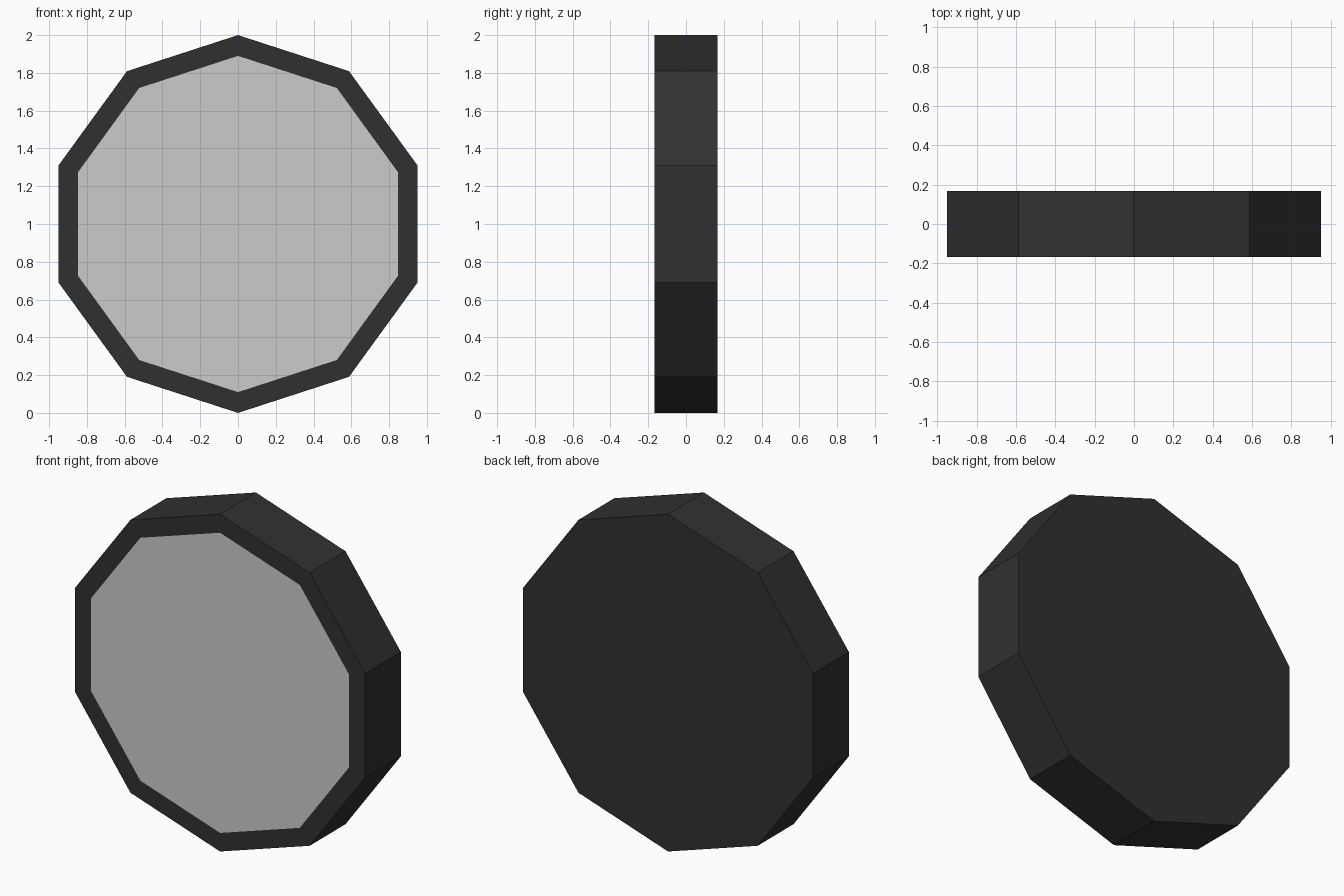
import bpy, bmesh, math

if "Cube" in bpy.data.objects:
    bpy.data.objects.remove(bpy.data.objects["Cube"])

SIDES, R_OUT, R_IN, HALF_DEPTH, CENTRE_Z = 10, 1.0, 0.89, 0.168, 1.0


def ring(bm, radius, y):
    """Decagon of vertices with a corner pointing straight up."""
    step = 2 * math.pi / SIDES
    return [bm.verts.new((radius * math.sin(i * step), y,
                          CENTRE_Z + radius * math.cos(i * step)))
            for i in range(SIDES)]


def bridge(bm, a, b):
    for i in range(SIDES):
        j = (i + 1) % SIDES
        bm.faces.new((a[i], a[j], b[j], b[i]))


def finish(name, bm, colour=None):
    mesh = bpy.data.meshes.new(name)
    bm.to_mesh(mesh)
    bm.free()
    obj = bpy.data.objects.new(name, mesh)
    bpy.context.collection.objects.link(obj)
    if colour:
        mat = bpy.data.materials.new(name + "_colour")
        mat.diffuse_color = colour
        mat.use_nodes = True
        mat.node_tree.nodes["Principled BSDF"].inputs["Base Color"].default_value = mat.diffuse_color
        mesh.materials.append(mat)
    return obj


# Dark casing: closed back, side walls and flat front rim
bm = bmesh.new()
back = ring(bm, R_OUT, HALF_DEPTH)
front = ring(bm, R_OUT, -HALF_DEPTH)
inner = ring(bm, R_IN, -HALF_DEPTH)
bm.faces.new(back)
bridge(bm, back, front)
bridge(bm, front, inner)
bmesh.ops.recalc_face_normals(bm, faces=bm.faces)
# the back face must point to +y
bm.normal_update()
if max(bm.faces, key=lambda f: f.calc_center_median().y).normal.y < 0:
    bmesh.ops.reverse_faces(bm, faces=bm.faces)
finish("casing", bm, (0.03, 0.03, 0.03, 1))

# Light front panel, flush with the rim
bm = bmesh.new()
panel = bm.faces.new(ring(bm, R_IN, -HALF_DEPTH))
panel.normal_update()
if panel.normal.y > 0:
    panel.normal_flip()
finish("front_panel", bm)
